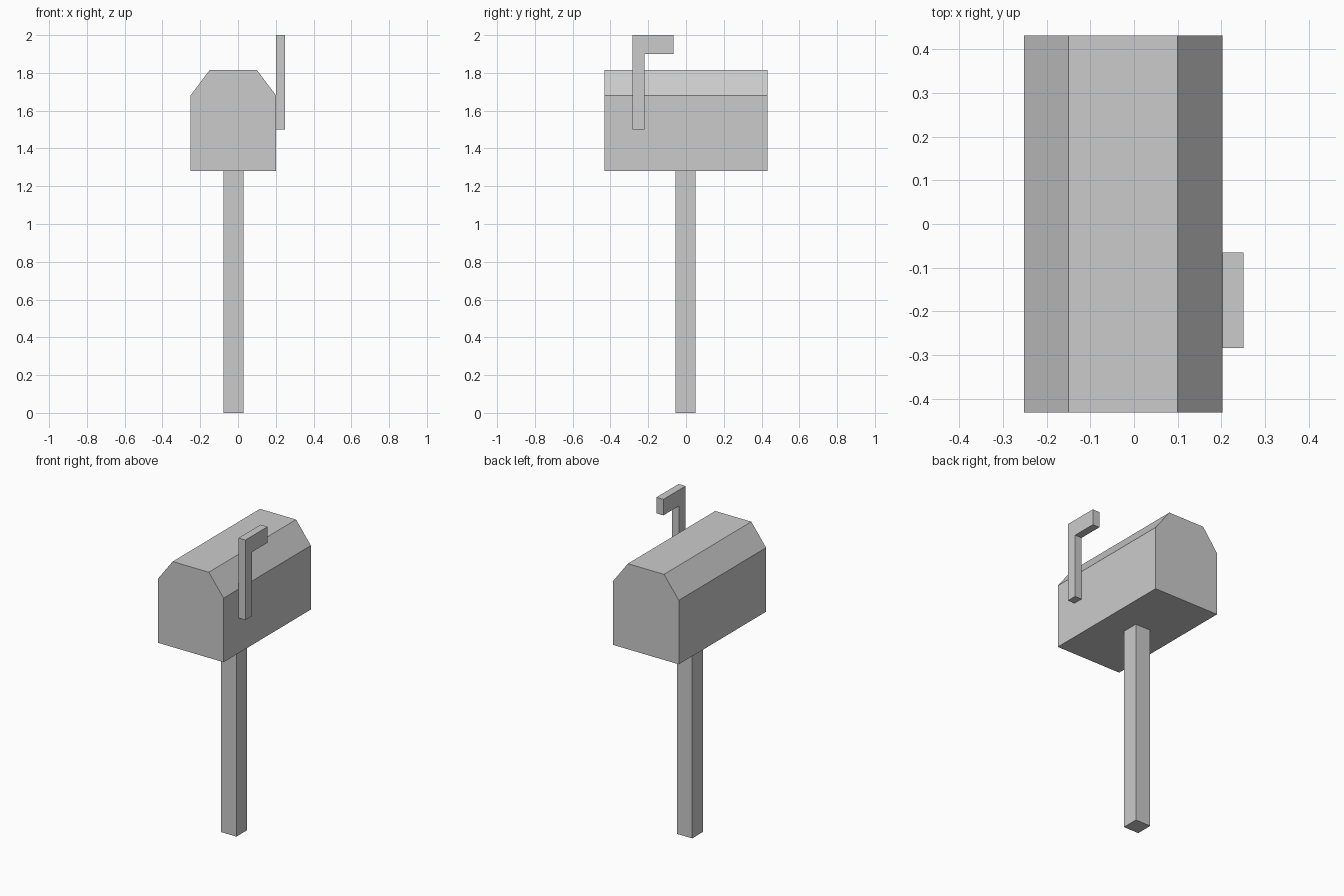
import bpy, bmesh
from mathutils import Vector

if "Cube" in bpy.data.objects:
    bpy.data.objects.remove(bpy.data.objects["Cube"])


def prism(name, profile, direction):
    """Extrude a closed 3D outline along a direction into a solid."""
    bm = bmesh.new()
    face = bm.faces.new([bm.verts.new(p) for p in profile])
    ext = bmesh.ops.extrude_face_region(bm, geom=[face], use_keep_orig=True)
    verts = [g for g in ext["geom"] if isinstance(g, bmesh.types.BMVert)]
    bmesh.ops.translate(bm, verts=verts, vec=Vector(direction))
    bmesh.ops.recalc_face_normals(bm, faces=bm.faces)
    mesh = bpy.data.meshes.new(name)
    bm.to_mesh(mesh)
    bm.free()
    obj = bpy.data.objects.new(name, mesh)
    bpy.context.collection.objects.link(obj)
    return obj


CX = -0.025  # centre line of the box and post

# Square post
prism("post", [(CX + x, y, 0) for x, y in
               [(-0.053, -0.056), (0.053, -0.056), (0.053, 0.05), (-0.053, 0.05)]],
      (0, 0, 1.28))

# Mailbox body with chamfered roof, symmetric about the centre line
half = [(0.227, 1.28), (0.227, 1.68), (0.125, 1.815)]
outline = half + [(-x, z) for x, z in reversed(half)]
prism("mailbox_body", [(CX + x, -0.431, z) for x, z in outline], (0, 0.862, 0))

# Raised flag on the right side
flag = [(-0.284, 1.5), (-0.221, 1.5), (-0.221, 1.9),
        (-0.065, 1.9), (-0.065, 2.0), (-0.284, 2.0)]
prism("flag", [(0.202, y, z) for y, z in flag], (0.048, 0, 0))
